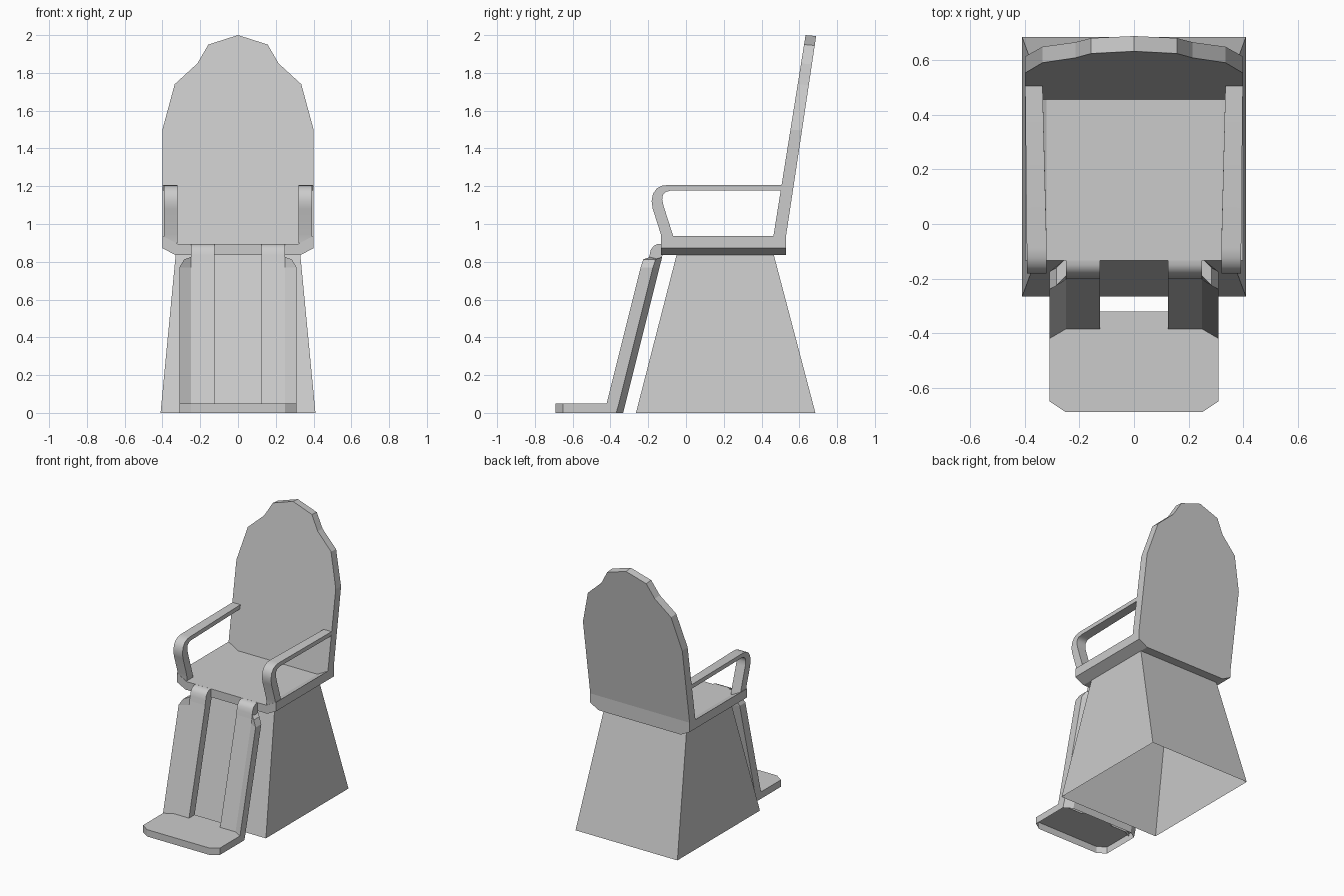
import bpy, bmesh, math

if "Cube" in bpy.data.objects:
    bpy.data.objects.remove(bpy.data.objects["Cube"])


def loft(name, rings, cap=(True, True), mirror=False, smooth=False):
    """Skin a list of closed rings, with optional end caps."""
    bm = bmesh.new()
    vs = [[bm.verts.new(p) for p in ring] for ring in rings]
    n = len(rings[0])
    for a, b in zip(vs, vs[1:]):
        for i in range(n):
            j = (i + 1) % n
            bm.faces.new((a[i], a[j], b[j], b[i]))
    if cap[0]:
        bm.faces.new(vs[0][::-1])
    if cap[1]:
        bm.faces.new(vs[-1])
    bmesh.ops.remove_doubles(bm, verts=bm.verts[:], dist=0.0005)
    bmesh.ops.recalc_face_normals(bm, faces=bm.faces[:])
    me = bpy.data.meshes.new(name)
    bm.to_mesh(me)
    bm.free()
    ob = bpy.data.objects.new(name, me)
    bpy.context.collection.objects.link(ob)
    if mirror:
        ob.modifiers.new("mirror", 'MIRROR')
    if smooth:
        bpy.ops.object.select_all(action='DESELECT')
        ob.select_set(True)
        bpy.context.view_layer.objects.active = ob
        bpy.ops.object.shade_smooth_by_angle(angle=math.radians(40))
    return ob


def rect(x, y0, y1, z):
    return [(-x, y0, z), (x, y0, z), (x, y1, z), (-x, y1, z)]


# Tapered pedestal, open underneath
loft("pedestal", [rect(0.41, -0.265, 0.685, 0), rect(0.33, -0.05, 0.465, 0.836)],
     cap=(False, False))

# Seat: shallow cradle section run front to back
half = [(0.32, 0.895), (0.4, 0.937), (0.4, 0.872), (0.33, 0.835)]
section = half + [(-x, z) for x, z in reversed(half)]
loft("seat", [[(x, y, z) for x, z in section] for y in (-0.133, 0.475)],
     cap=(True, False))

# Backrest: stacked levels of half width, leaning back above the seat
levels = [(0.33, 0.835), (0.4, 0.872), (0.4, 0.94), (0.4, 1.5), (0.335, 1.74),
          (0.215, 1.85), (0.157, 1.95), (0.0, 2.0)]
loft("backrest", [[(-x, 0.463 + (z - 0.937) * 0.16, z), (x, 0.463 + (z - 0.937) * 0.16, z),
                   (x, 0.53 + max(0, z - 0.94) * 0.15, z - 0.005 * (z > 1)),
                   (-x, 0.53 + max(0, z - 0.94) * 0.15, z - 0.005 * (z > 1))]
                  for x, z in levels], cap=(True, False))

# Armrests: bent flat bar
arm = [(-0.13, 0.9), (-0.133, 0.945), (-0.176, 1.08), (-0.182, 1.12), (-0.175, 1.16),
       (-0.155, 1.188), (-0.125, 1.203), (-0.09, 1.207), (0.515, 1.207), (0.51, 1.177),
       (-0.08, 1.177), (-0.107, 1.17), (-0.122, 1.155), (-0.126, 1.13), (-0.12, 1.1),
       (-0.068, 0.937), (-0.06, 0.9)]
loft("armrest", [[(0.32 + 0.015 * max(0, y) / 0.5, y, z) for y, z in arm],
                 [(0.393 + 0.006 * max(0, y) / 0.5, y, z) for y, z in arm]],
     mirror=True, smooth=True)

# Leg rests: sloping pads with the outer edge turned forward
def leg_ring(z, wing=0.31, drop=0.0):
    d = (z - 0.05) * 0.25
    pts = [(0.125, -0.385, 0), (0.25, -0.385, 0), (wing, -0.42, drop),
           (wing, -0.355, drop), (0.25, -0.32, 0), (0.125, -0.32, 0)]
    return [(x, y + d, z - dz) for x, y, dz in pts]


loft("leg_rest", [leg_ring(0.03), leg_ring(0.77), leg_ring(0.825, 0.285, 0.012)],
     cap=(False, True), mirror=True)

# Knee straps: curved links from the leg rests to the seat
knee = [(-0.2, 0.8), (-0.193, 0.835), (-0.186, 0.865), (-0.17, 0.885), (-0.15, 0.894),
        (-0.125, 0.895), (-0.125, 0.835), (-0.132, 0.8)]
loft("knee_strap", [[(x, y, z) for y, z in knee] for x in (0.125, 0.25)],
     mirror=True, smooth=True)

# Foot plate with cut corners, open underneath
def plate_ring(z, back):
    side = [(0.25, -0.69), (0.31, -0.65), (0.31, back - 0.036), (0.25, back)]
    return [(x, y, z) for x, y in side + [(-x, y) for x, y in reversed(side)]]


loft("foot_plate", [plate_ring(0, -0.333), plate_ring(0.05, -0.32)], cap=(False, True))
